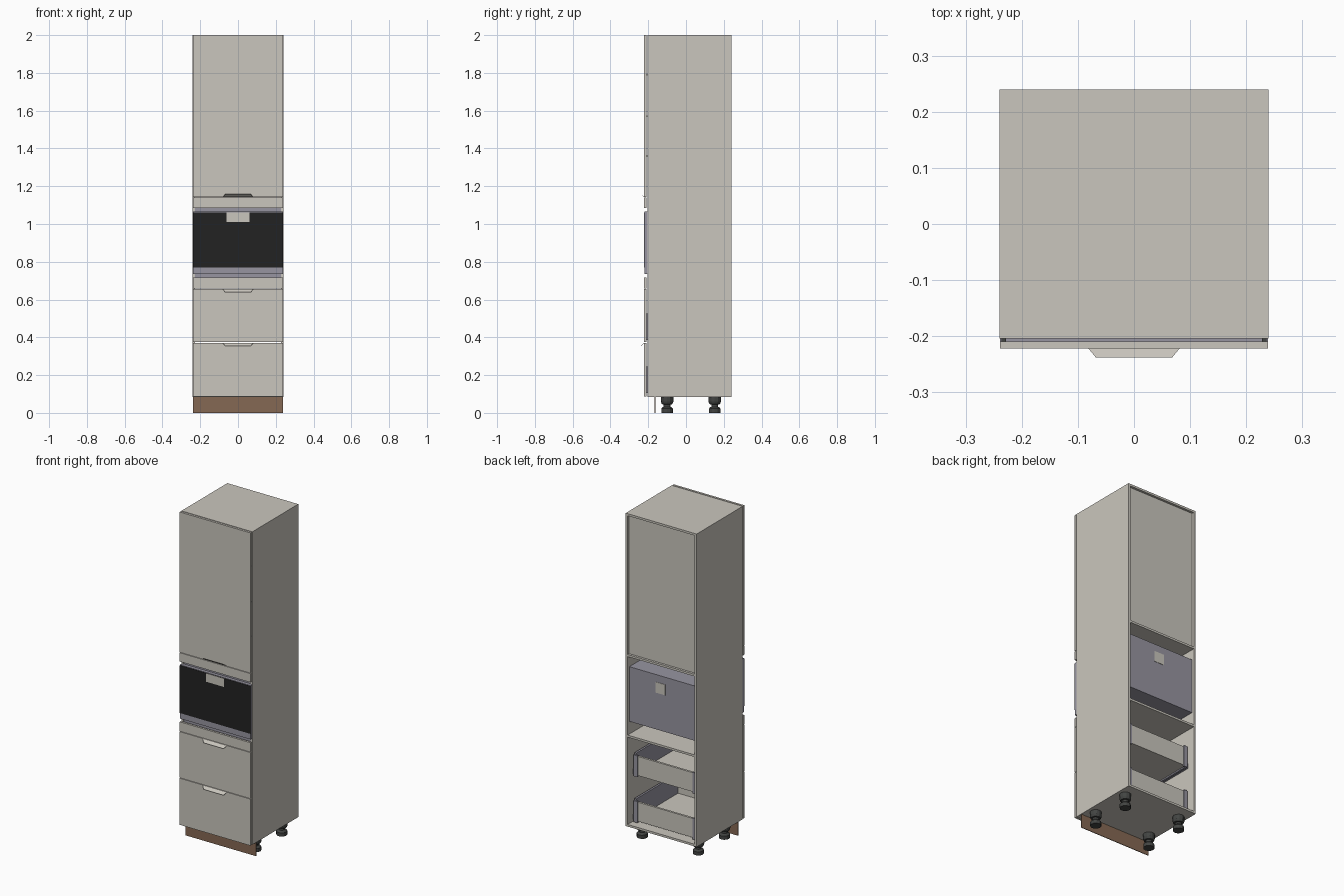
import bpy, bmesh, math

if "Cube" in bpy.data.objects:
    bpy.data.objects.remove(bpy.data.objects["Cube"])


def material(name, rgb):
    m = bpy.data.materials.new(name)
    m.diffuse_color = (*rgb, 1)
    m.use_nodes = True
    m.node_tree.nodes["Principled BSDF"].inputs["Base Color"].default_value = m.diffuse_color
    return m


BEIGE = material("beige_board", (0.59, 0.565, 0.51))
STEEL = material("grey_steel", (0.31, 0.30, 0.355))
BLACK = material("black_glass", (0.016, 0.016, 0.016))
BROWN = material("brown_plinth", (0.235, 0.14, 0.088))
DARK = material("dark_plastic", (0.055, 0.058, 0.055))


def finish(name, bm, mat):
    bmesh.ops.recalc_face_normals(bm, faces=bm.faces)
    me = bpy.data.meshes.new(name)
    bm.to_mesh(me)
    bm.free()
    me.materials.append(mat)
    ob = bpy.data.objects.new(name, me)
    bpy.context.collection.objects.link(ob)
    return ob


def box(name, mat, x, y, z):
    """Box from (min, max) ranges."""
    bm = bmesh.new()
    bmesh.ops.create_cube(bm, size=1)
    for v in bm.verts:
        v.co = [r[0] if c < 0 else r[1] for c, r in zip(v.co, (x, y, z))]
    return finish(name, bm, mat)


def pair(name, mat, x, y, z):
    """Box and its mirror image across x = 0."""
    box(name + "_right", mat, x, y, z)
    box(name + "_left", mat, (-x[1], -x[0]), y, z)


W, T = 0.24, 0.013
IN = W - T
FRONT, BACK = -0.204, 0.24
DOOR = (-0.222, -0.209)

# carcass
pair("side_panel", BEIGE, (IN, W), (FRONT, BACK), (0.085, 2.0))
box("top_panel", BEIGE, (-IN, IN), (FRONT, BACK), (2 - T, 2.0))
box("bottom_panel", BEIGE, (-IN, IN), (FRONT, BACK), (0.085, 0.085 + T))
box("oven_shelf", BEIGE, (-IN, IN), (FRONT, BACK), (0.632, 0.632 + T))
box("cupboard_floor", BEIGE, (-IN, IN), (FRONT, BACK), (1.125, 1.125 + T))
box("back_panel", BEIGE, (-IN, IN), (0.222, 0.226), (1.138, 2 - T))
for i, z in enumerate((1.36, 1.57, 1.79)):
    box(f"inner_shelf_{i}", BEIGE, (-IN, IN), (-0.18, 0.222), (z - T, z))
    pair(f"door_bumper_{i}", DARK, (0.228, 0.236), (-0.209, FRONT), (z - 0.004, z + 0.004))

# fronts
for name, z0, z1 in (("lower_drawer_front", 0.086, 0.371),
                     ("upper_drawer_front", 0.374, 0.656),
                     ("lower_filler", 0.659, 0.716),
                     ("upper_filler", 1.085, 1.139),
                     ("door", 1.142, 2.0)):
    box(name, BEIGE, (-0.239, 0.239), DOOR, (z0, z1))


# slanted lip handles
def handle(name, z, dz):
    bm = bmesh.new()
    outer = [(-0.081, DOOR[0], z), (0.081, DOOR[0], z),
             (0.068, -0.238, z + dz), (-0.068, -0.238, z + dz)]
    a = [bm.verts.new(p) for p in outer]
    b = [bm.verts.new((p[0], p[1], p[2] - math.copysign(0.0015, -dz))) for p in outer]
    bm.faces.new(a)
    bm.faces.new(b)
    for i in range(4):
        j = (i + 1) % 4
        bm.faces.new((a[i], a[j], b[j], b[i]))
    finish(name, bm, BEIGE)


handle("lower_drawer_handle", 0.371, -0.016)
handle("upper_drawer_handle", 0.656, -0.016)
handle("door_handle", 1.142, 0.014)

# oven
box("oven_body", STEEL, (-0.224, 0.224), (-0.19, 0.228), (0.725, 1.06))
box("oven_flange", STEEL, (-IN, IN), (-0.2, -0.19), (0.70, 1.095))
box("oven_front", STEEL, (-0.239, 0.239), (-0.220, -0.2), (0.735, 1.065))
box("oven_glass", BLACK, (-0.239, 0.239), (-0.222, -0.220), (0.77, 1.062))
box("oven_display", BEIGE, (-0.061, 0.061), (-0.2235, -0.222), (1.01, 1.062))
box("oven_back_plate", BEIGE, (-0.02, 0.045), (0.228, 0.230), (0.95, 1.015))

# drawers
for name, z in (("lower_drawer", 0.105), ("upper_drawer", 0.385)):
    pair(name + "_side", STEEL, (0.200, 0.212), (-0.209, 0.195), (z, z + 0.14))
    pair(name + "_runner", STEEL, (0.212, IN), (-0.19, 0.19), (z + 0.005, z + 0.035))
    pair(name + "_back_bracket", STEEL, (0.186, 0.212), (0.195, 0.205), (z, z + 0.13))
    box(name + "_base", BEIGE, (-0.2, 0.2), (-0.209, 0.2), (z + 0.008, z + 0.02))
    box(name + "_back", BEIGE, (-0.2, 0.2), (0.187, 0.2), (z + 0.01, z + 0.125))

# plinth and legs
box("plinth", BROWN, (-0.239, 0.239), (-0.166, -0.162), (0, 0.083))


def leg(name, x, y):
    rings = [(0.031, 0), (0.031, 0.022), (0.024, 0.03), (0.018, 0.032), (0.018, 0.045),
             (0.028, 0.046), (0.033, 0.06), (0.033, 0.085)]
    n = 12
    bm = bmesh.new()
    loops = [[bm.verts.new((x + r * math.cos(2 * math.pi * i / n),
                            y + r * math.sin(2 * math.pi * i / n), z)) for i in range(n)]
             for r, z in rings]
    for a, b in zip(loops, loops[1:]):
        for i in range(n):
            j = (i + 1) % n
            bm.faces.new((a[i], a[j], b[j], b[i]))
    bm.faces.new(loops[0])
    bm.faces.new(loops[-1])
    finish(name, bm, DARK)


for sx, side in ((-1, "left"), (1, "right")):
    for y, pos in ((-0.1, "front"), (0.152, "back")):
        leg(f"{pos}_{side}_leg", sx * 0.19, y)
